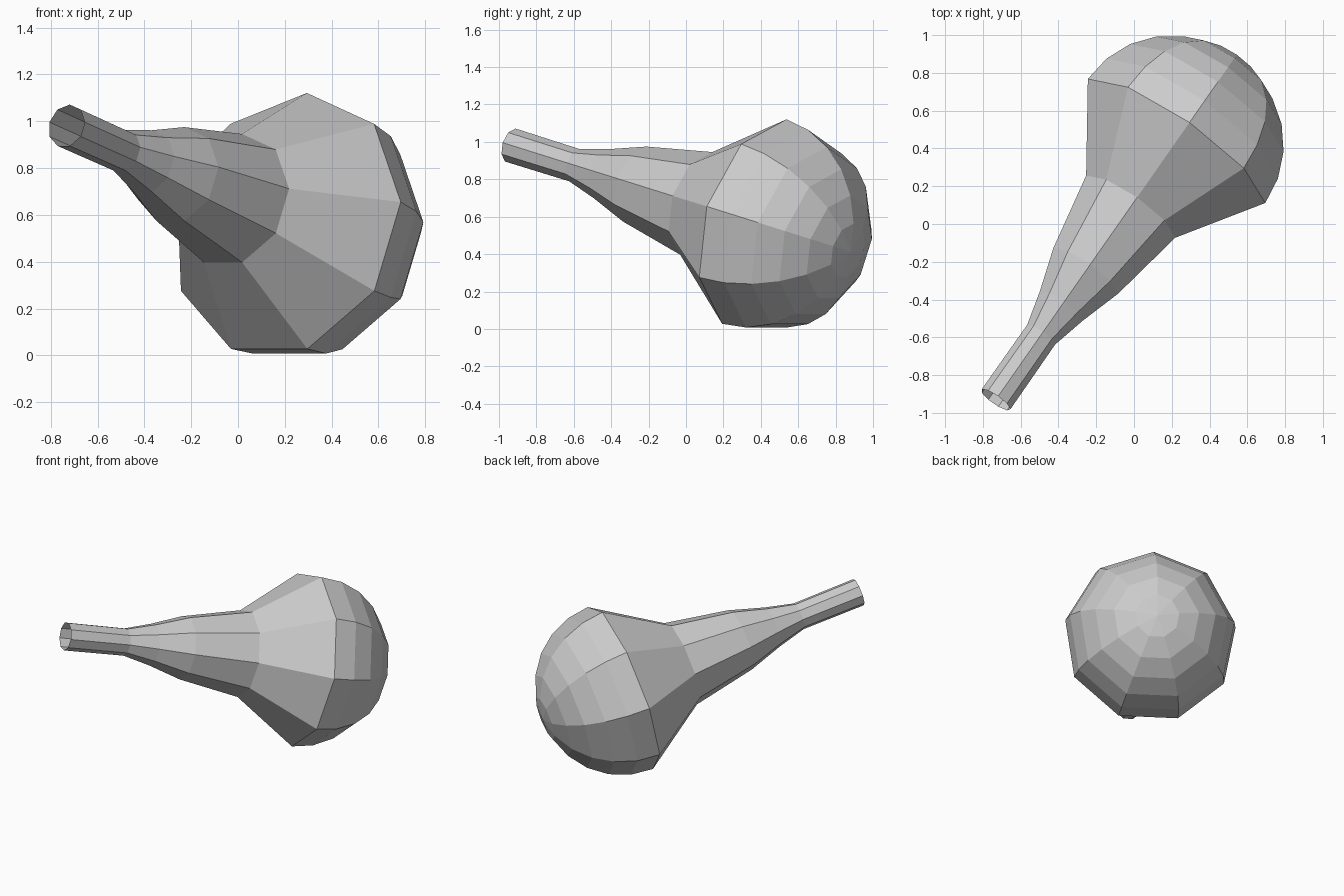
import bpy, bmesh
from math import sin, cos, pi, radians
from mathutils import Vector

if "Cube" in bpy.data.objects:
    bpy.data.objects.remove(bpy.data.objects["Cube"])

SIDES = 9
R = 0.582                                   # bulb radius
CENTRE = Vector((0.211, 0.419, 0.557))      # centre of the widest ring
axis = Vector((0.555, 0.794, -0.249)).normalized()   # from neck tip to bulb end
up = (Vector((0, 0, 1)) - axis * axis.z).normalized()
side = axis.cross(up)

# Profile as (distance along axis, radius): neck first, then the round bulb end
profile = [(-1.70, 0.094), (-1.27, 0.092), (-1.08, 0.14), (-0.85, 0.213), (-0.425, 0.292)]
profile += [(R * sin(radians(a)), R * cos(radians(a))) for a in range(0, 90, 15)]

bm = bmesh.new()
rings = []
for t, r in profile:
    ring = []
    for i in range(SIDES):
        a = 2 * pi * i / SIDES
        ring.append(bm.verts.new(CENTRE + axis * t + r * (up * cos(a) + side * sin(a))))
    rings.append(ring)

# Walls between rings; the neck tip stays open
for lo, hi in zip(rings, rings[1:]):
    for i in range(SIDES):
        j = (i + 1) % SIDES
        bm.faces.new((lo[i], lo[j], hi[j], hi[i]))

# Closing fan at the bulb end
pole = bm.verts.new(CENTRE + axis * R)
for i in range(SIDES):
    bm.faces.new((rings[-1][i], rings[-1][(i + 1) % SIDES], pole))

# Faces wind counter-clockwise around the axis; make them point outward
bm.normal_update()
f = bm.faces[:][-1]
if f.normal.dot(axis) < 0:
    bmesh.ops.reverse_faces(bm, faces=bm.faces[:])

mesh = bpy.data.meshes.new("gourd_flask")
bm.to_mesh(mesh)
bm.free()
obj = bpy.data.objects.new("gourd_flask", mesh)
bpy.context.collection.objects.link(obj)
